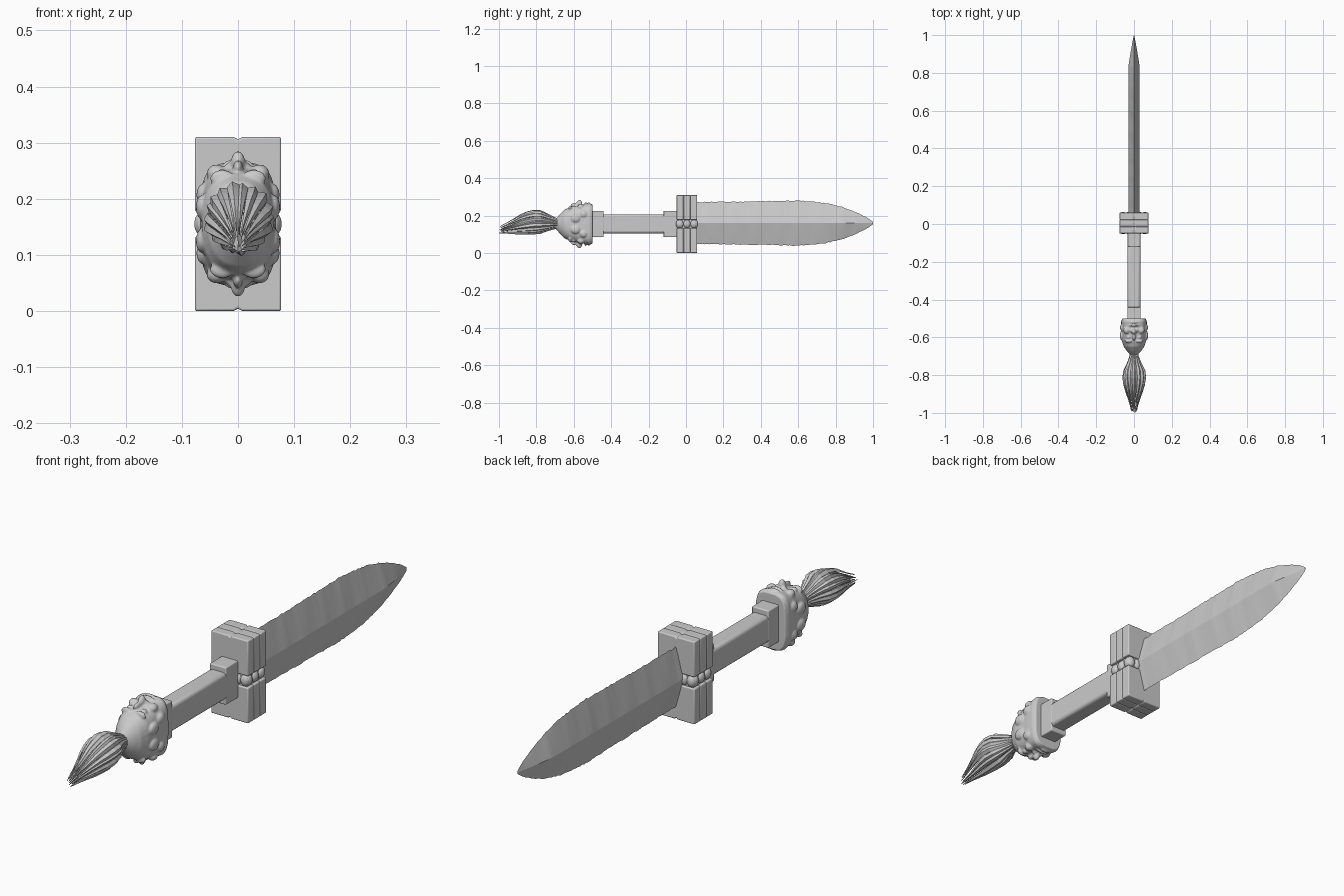
import bpy, bmesh, math, random
from mathutils import Matrix, Vector

if "Cube" in bpy.data.objects:
    bpy.data.objects.remove(bpy.data.objects["Cube"])

random.seed(4)
CZ = 0.155  # height of the long axis


def finish(name, bm, bevel=0.0, angle=35, smooth=True, recalc=True):
    if recalc:
        bmesh.ops.recalc_face_normals(bm, faces=bm.faces)
    me = bpy.data.meshes.new(name)
    bm.to_mesh(me)
    bm.free()
    ob = bpy.data.objects.new(name, me)
    bpy.context.collection.objects.link(ob)
    bpy.ops.object.select_all(action='DESELECT')
    ob.select_set(True)
    bpy.context.view_layer.objects.active = ob
    if bevel:
        m = ob.modifiers.new("bevel", 'BEVEL')
        m.width, m.segments, m.limit_method = bevel, 3, 'ANGLE'
    if smooth:
        bpy.ops.object.shade_smooth_by_angle(angle=math.radians(angle))
    return ob


def loft(bm, rings, closed=True):
    vs = [[bm.verts.new(p) for p in r] for r in rings]
    n = len(vs[0])
    for a, b in zip(vs, vs[1:]):
        for i in range(n if closed else n - 1):
            j = (i + 1) % n
            bm.faces.new((a[i], a[j], b[j], b[i]))
    if closed:
        bm.faces.new(vs[0])
        bm.faces.new(vs[-1][::-1])


def ball(bm, pos, size):
    bmesh.ops.create_icosphere(bm, subdivisions=3, radius=1,
                               matrix=Matrix.Translation(pos) @ Matrix.Diagonal((*size, 1)))


def box(bm, lo, hi):
    lo, hi = Vector(lo), Vector(hi)
    bmesh.ops.create_cube(bm, size=1, matrix=Matrix.Translation((lo + hi) / 2)
                          @ Matrix.Diagonal((*(hi - lo), 1)))


def interp(table, t):
    for a, b in zip(table, table[1:]):
        if t <= b[0]:
            f = (t - a[0]) / (b[0] - a[0])
            return [p + (q - p) * f for p, q in zip(a[1:], b[1:])]
    return table[-1][1:]


# Blade: diamond section with chipped, rippled edges (y, half height, half thickness)
BLADE = [(0.04, 0.112, 0.030), (0.30, 0.115, 0.030), (0.60, 0.121, 0.030), (0.75, 0.107, 0.030),
         (0.84, 0.085, 0.029), (0.91, 0.058, 0.018), (0.97, 0.028, 0.007), (1.0, 0.006, 0.001)]
bm = bmesh.new()
rings = []
N = 80
for k in range(N + 1):
    y = 0.04 + 0.96 * k / N
    h, t = interp(BLADE, y)
    up, dn = (h * (1 + random.uniform(-0.025, 0.015)) for _ in range(2))
    w = 1 + 0.07 * math.sin(y * 55) + random.uniform(-0.04, 0.04)
    z = CZ + 0.005
    rings.append([(0, y, z + up), (t * .52 * w, y, z + up * .5), (t, y, z), (t * .52 * w, y, z - dn * .5),
                  (0, y, z - dn), (-t * .52 * w, y, z - dn * .5), (-t, y, z), (-t * .52 * w, y, z + up * .5)])
loft(bm, rings)
finish("blade", bm, angle=22)

# Guard: three stacked slabs above and below, each notched at the end
bm = bmesh.new()
HALF = [(-.077, .022), (.077, .022), (.077, .155), (.006, .155), (0, .150), (-.006, .155), (-.077, .155)]
for s in (1, -1):
    for k in range(3):
        y0 = -0.05 + k * 0.0365
        loft(bm, [[(x, y, CZ + s * z) for x, z in HALF] for y in (y0, y0 + 0.0368)])
finish("guard_blocks", bm, bevel=0.006)

bm = bmesh.new()
box(bm, (-.066, -.042, CZ - .04), (.066, .052, CZ + .04))
finish("guard_core", bm)

# Row of beads in the gap of the guard
bm = bmesh.new()
for s in (1, -1):
    for y in (-.032, .005, .042):
        ball(bm, (s * .062, y, CZ), (.016, .019, .022))
    for y in (-.04, .05):
        for x in (.028, .058):
            ball(bm, (s * x, y, CZ), (.017, .014, .022))
finish("guard_beads", bm)

# Grip with chamfered edges and a collar at each end
bm = bmesh.new()
box(bm, (-.034, -.46, CZ - .05), (.034, -.08, CZ + .05))
finish("grip", bm, bevel=0.012)
bm = bmesh.new()
box(bm, (-.034, -.12, CZ - .07), (.034, -.04, CZ + .07))
box(bm, (-.035, -.52, CZ - .07), (.035, -.44, CZ + .07))
finish("grip_collars", bm, bevel=0.004)

# Pommel head: two faces back to back, looking up and down
# (y, half width, half height, squareness)
HEAD = [(-.500, .062, .105, .55), (-.515, .068, .110, .55), (-.54, .068, .106, .6), (-.58, .065, .098, .7),
        (-.62, .064, .090, .8), (-.65, .054, .076, .9), (-.672, .038, .055, 1), (-.692, .020, .030, 1)]


def pw(v, e):
    return math.copysign(abs(v) ** e, v)


bm = bmesh.new()
rings = []
for y, w, h, e in HEAD:
    rings.append([(w * pw(math.cos(a), e), y, CZ + h * pw(math.sin(a), e))
                  for a in (i * math.tau / 32 for i in range(32))])
loft(bm, rings)
for s in (1, -1):
    def feat(x, y, z, size):
        for m in ((1, -1) if x else (1,)):
            ball(bm, (m * x, y, CZ + s * z), size)
    feat(0, -.570, .108, (.013, .015, .022))     # nose tip
    feat(0, -.590, .100, (.009, .028, .014))     # nose bridge
    feat(.013, -.563, .101, (.010, .010, .010))  # nostrils
    feat(.028, -.600, .086, (.013, .010, .012))  # eyes
    feat(.028, -.620, .081, (.022, .009, .016))  # brows
    feat(.038, -.562, .090, (.018, .020, .016))  # cheeks
    feat(0, -.536, .104, (.028, .007, .013))     # upper lip
    feat(0, -.520, .106, (.024, .007, .011))     # lower lip
    feat(.064, -.590, .030, (.011, .026, .022))  # ears
    feat(.062, -.548, .052, (.012, .020, .020))  # side curls
ob = finish("pommel_head", bm)
m = ob.modifiers.new("blend", 'REMESH')
m.mode, m.voxel_size, m.use_smooth_shade = 'VOXEL', 0.0035, True
m = ob.modifiers.new("soften", 'SMOOTH')
m.factor, m.iterations = 0.5, 4

# Tuft of folded feathers (y, half width of tuft, lower z, upper z)
TUFT = [(0.00, .020, .135, .175), (.05, .030, .125, .200), (.11, .060, .105, .228), (.16, .066, .100, .230),
        (.22, .048, .100, .205), (.28, .026, .104, .168), (.33, .014, .106, .142)]
bm = bmesh.new()


def feather(ang, scale, end):
    rows = []
    for k in range(10):
        f = k / 9
        w, lo, hi = interp(TUFT, f * .33)
        zc, hz = (lo + hi) / 2, (hi - lo) / 2
        half = 0.20 * (1 - 0.6 * f ** 4)
        row = []
        for d, r in ((-half, .90), (0, 1.0), (half, .88)):
            row.append((w * scale * r * math.cos(ang + d), -.67 - end * f,
                        zc + hz * scale * r * math.sin(ang + d)))
        rows.append(row)
    loft(bm, rows, closed=False)


for i in range(18):
    feather(i * math.tau / 18 + random.uniform(-.06, .06), random.uniform(.93, 1.05), random.uniform(.31, .33))
for i in range(9):
    feather(i * math.tau / 9, random.uniform(.6, .75), .32)
finish("feather_tuft", bm, smooth=False)

# Binding where the feathers leave the head
bm = bmesh.new()
ball(bm, (0, -.688, CZ), (.023, .014, .032))
finish("feather_binding", bm)
